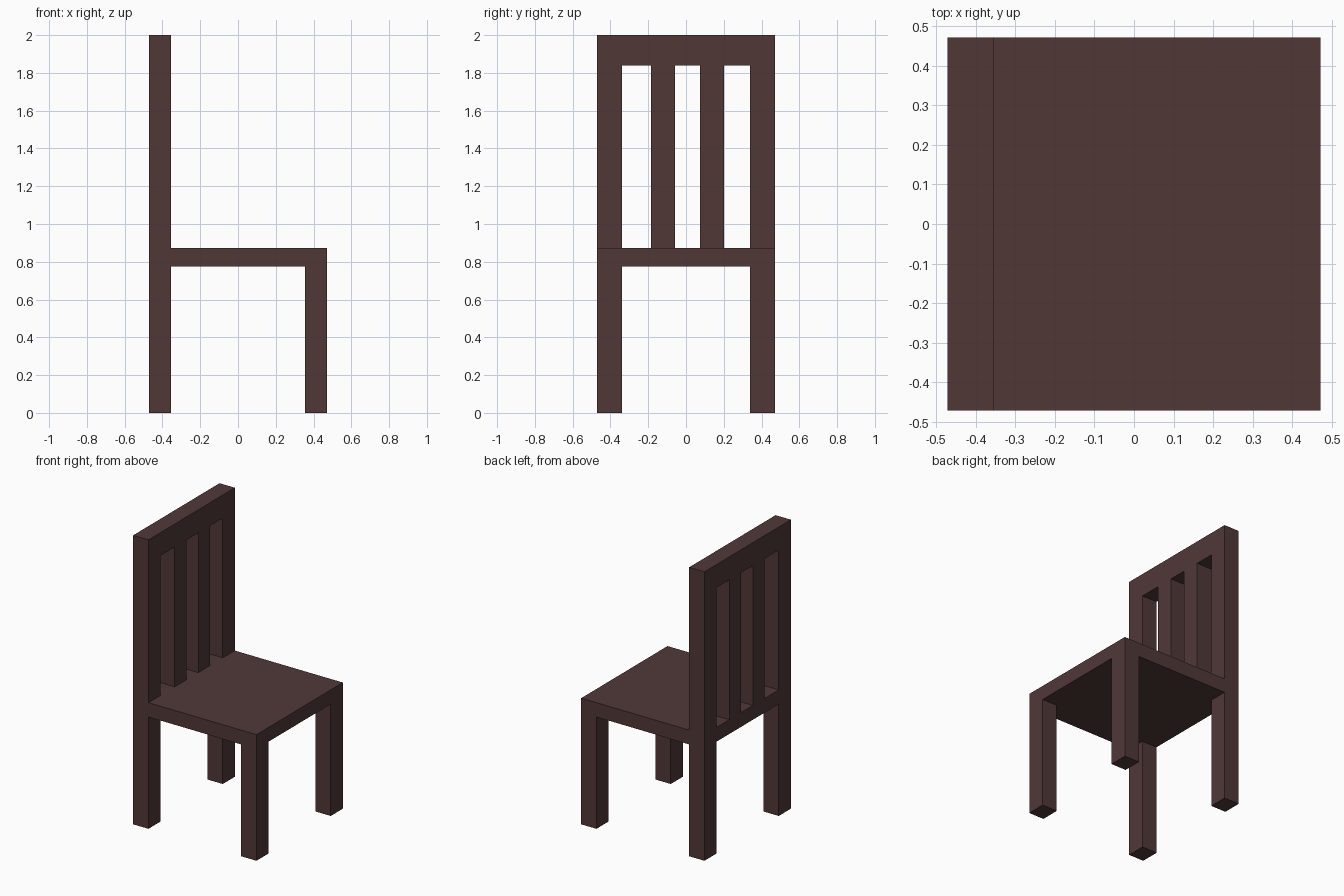
import bpy
import bmesh
from mathutils import Vector

if "Cube" in bpy.data.objects:
    bpy.data.objects.remove(bpy.data.objects["Cube"])

# Key dimensions
HALF = 0.472                 # half width and depth of the seat
SEAT_LOW, SEAT_TOP = 0.774, 0.873
RAIL_LOW, TOP = 1.84, 2.0
DEPTH = 0.117                # post thickness along x
WIDTH = 0.132                # post width along y
BACK = (-HALF, -HALF + DEPTH)
FRONT = (HALF - DEPTH, HALF)

wood = bpy.data.materials.new("dark_wood")
wood.diffuse_color = (0.082, 0.039, 0.039, 1)
wood.use_nodes = True
wood.node_tree.nodes["Principled BSDF"].inputs["Base Color"].default_value = wood.diffuse_color


def box(name, xs, ys, zs):
    """Add a box spanning the given x, y and z ranges."""
    lo, hi = (Vector(c) for c in zip(xs, ys, zs))
    bm = bmesh.new()
    bmesh.ops.create_cube(bm, size=1)
    for v in bm.verts:
        v.co = (lo + hi) / 2 + v.co * (hi - lo)
    mesh = bpy.data.meshes.new(name)
    bm.to_mesh(mesh)
    bm.free()
    mesh.materials.append(wood)
    obj = bpy.data.objects.new(name, mesh)
    bpy.context.collection.objects.link(obj)
    return obj


# Seat slab
box("seat", (-HALF, HALF), (-HALF, HALF), (SEAT_LOW, SEAT_TOP))

# Legs, back posts and slats, mirrored across y
for side, s in (("near", -1), ("far", 1)):
    outer = sorted((s * HALF, s * (HALF - WIDTH)))
    inner = sorted((s * 0.065, s * 0.193))
    inner = [y + 0.008 for y in inner]   # slats sit slightly off centre
    box(f"front_leg_{side}", FRONT, outer, (0, SEAT_LOW))
    box(f"back_leg_{side}", BACK, outer, (0, SEAT_LOW))
    box(f"back_post_{side}", BACK, outer, (SEAT_TOP, RAIL_LOW))
    box(f"back_slat_{side}", BACK, inner, (SEAT_TOP, RAIL_LOW))

# Top rail of the backrest
box("top_rail", BACK, (-HALF, HALF), (RAIL_LOW, TOP))
